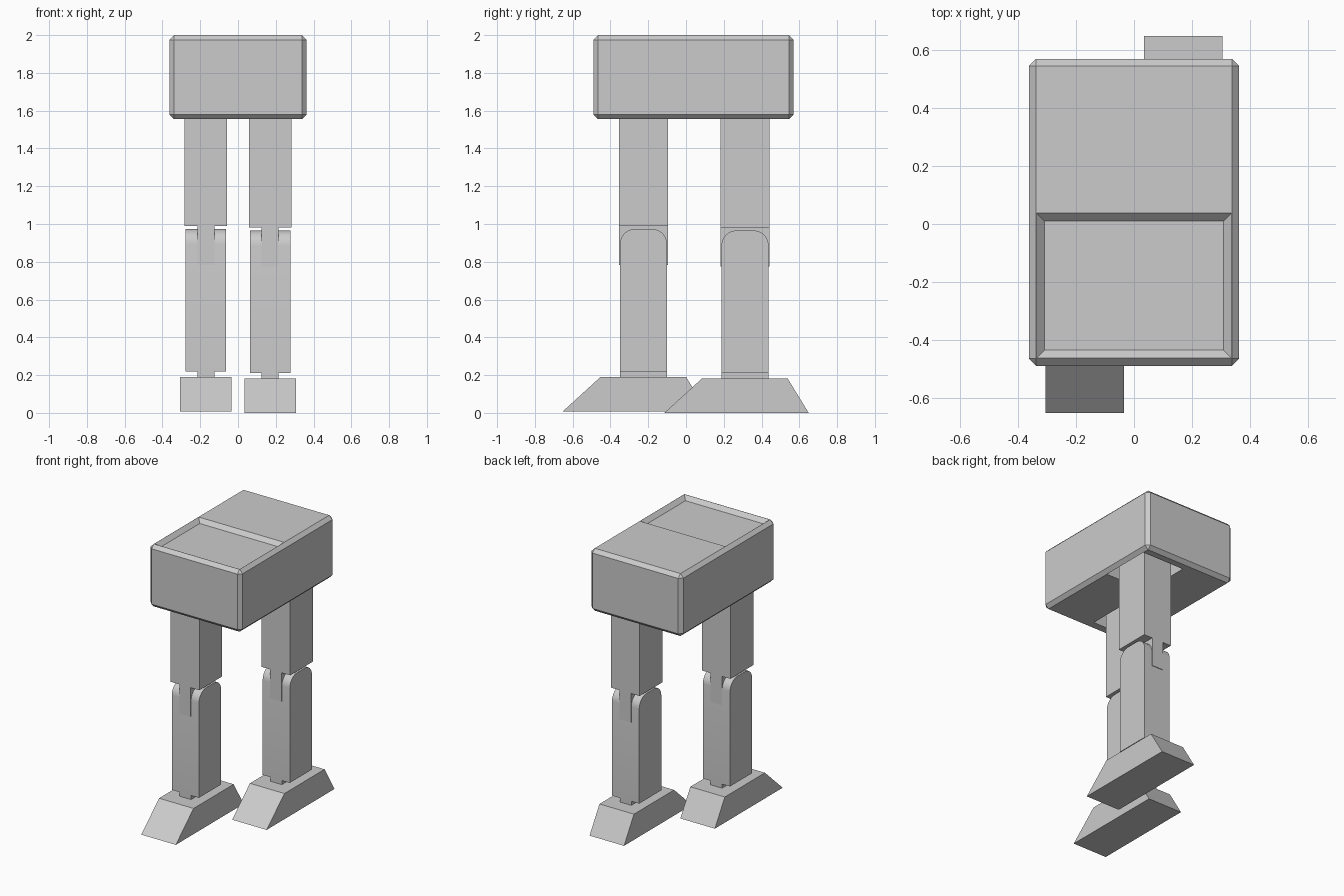
import bpy, bmesh, math

if "Cube" in bpy.data.objects:
    bpy.data.objects.remove(bpy.data.objects["Cube"])


def make_object(name, bm):
    bmesh.ops.recalc_face_normals(bm, faces=bm.faces)
    mesh = bpy.data.meshes.new(name)
    bm.to_mesh(mesh)
    bm.free()
    ob = bpy.data.objects.new(name, mesh)
    bpy.context.collection.objects.link(ob)
    return ob


def box(name, lo, hi, flare=0.0):
    """Box between two corners; the top can flare outwards."""
    bm = bmesh.new()
    bmesh.ops.create_cube(bm, size=1)
    for v in bm.verts:
        up = v.co.z > 0
        for i in range(3):
            s = 1 if v.co[i] > 0 else -1
            v.co[i] = (hi[i] if s > 0 else lo[i]) + (s * flare if up and i < 2 else 0)
    return make_object(name, bm)


def prism(name, profile, x0, x1):
    """Side profile of (y, z) points extruded along x."""
    bm = bmesh.new()
    face = bm.faces.new([bm.verts.new((x0, y, z)) for y, z in profile])
    ext = bmesh.ops.extrude_face_region(bm, geom=[face])
    verts = [g for g in ext["geom"] if isinstance(g, bmesh.types.BMVert)]
    bmesh.ops.translate(bm, verts=verts, vec=(x1 - x0, 0, 0))
    return make_object(name, bm)


def cut(ob, cutter):
    mod = ob.modifiers.new("cut", 'BOOLEAN')
    mod.object = cutter
    mod.operation = 'DIFFERENCE'
    mod.solver = 'EXACT'
    cutter.hide_render = True
    cutter.hide_set(True)


def rounded_profile(y0, y1, z0, z1, r, n=6):
    pts = [(y0, z0), (y1, z0)]
    for cy, start in ((y1 - r, 0), (y0 + r, 90)):
        for i in range(n + 1):
            a = math.radians(start + 90 * i / n)
            pts.append((cy + r * math.cos(a), z1 - r + r * math.sin(a)))
    return pts


# Body: chamfered block with a shallow tray in the front half of the top
body = box("body", (-0.363, -0.49, 1.555), (0.363, 0.57, 2.0))
bevel = body.modifiers.new("chamfer", 'BEVEL')
bevel.width = 0.025
bevel.segments = 1
cut(body, box("tray_cutter", (-0.309, -0.435, 1.972), (0.309, 0.01, 2.0 + 0.028), 0.056))

# Legs: one at the back on the right, one at the front on the left
for side, cx, cy, dz in (("right", 0.17, 0.3125, 0.0), ("left", -0.17, -0.225, 0.008)):
    # Hip socket in the underside
    cut(body, box(side + "_socket_cutter", (cx - 0.168, cy - 0.185, 1.4),
                  (cx + 0.168, cy + 0.185, 1.655)))
    # Thigh with a knee tongue
    box(side + "_thigh", (cx - 0.113, cy - 0.129, 0.982 + dz), (cx + 0.113, cy + 0.129, 1.70))
    box(side + "_knee_tongue", (cx - 0.045, cy - 0.129, 0.775 + dz),
        (cx + 0.045, cy + 0.129, 0.99 + dz))
    # Shin with a rounded top
    shin = prism(side + "_shin", rounded_profile(cy - 0.125, cy + 0.125, 0.212 + dz, 0.966 + dz, 0.08),
                 cx - 0.107, cx + 0.107)
    bpy.ops.object.select_all(action='DESELECT')
    shin.select_set(True)
    bpy.context.view_layer.objects.active = shin
    bpy.ops.object.shade_smooth_by_angle(angle=math.radians(30))
    # Ankle
    box(side + "_ankle", (cx - 0.045, cy - 0.125, 0.17 + dz), (cx + 0.045, cy + 0.125, 0.22 + dz))
    # Wedge foot
    foot = [(-0.427, 0), (0.337, 0), (0.225, 0.183), (-0.227, 0.183)]
    prism(side + "_foot", [(cy + y, z + dz) for y, z in foot], cx - 0.136, cx + 0.136)
